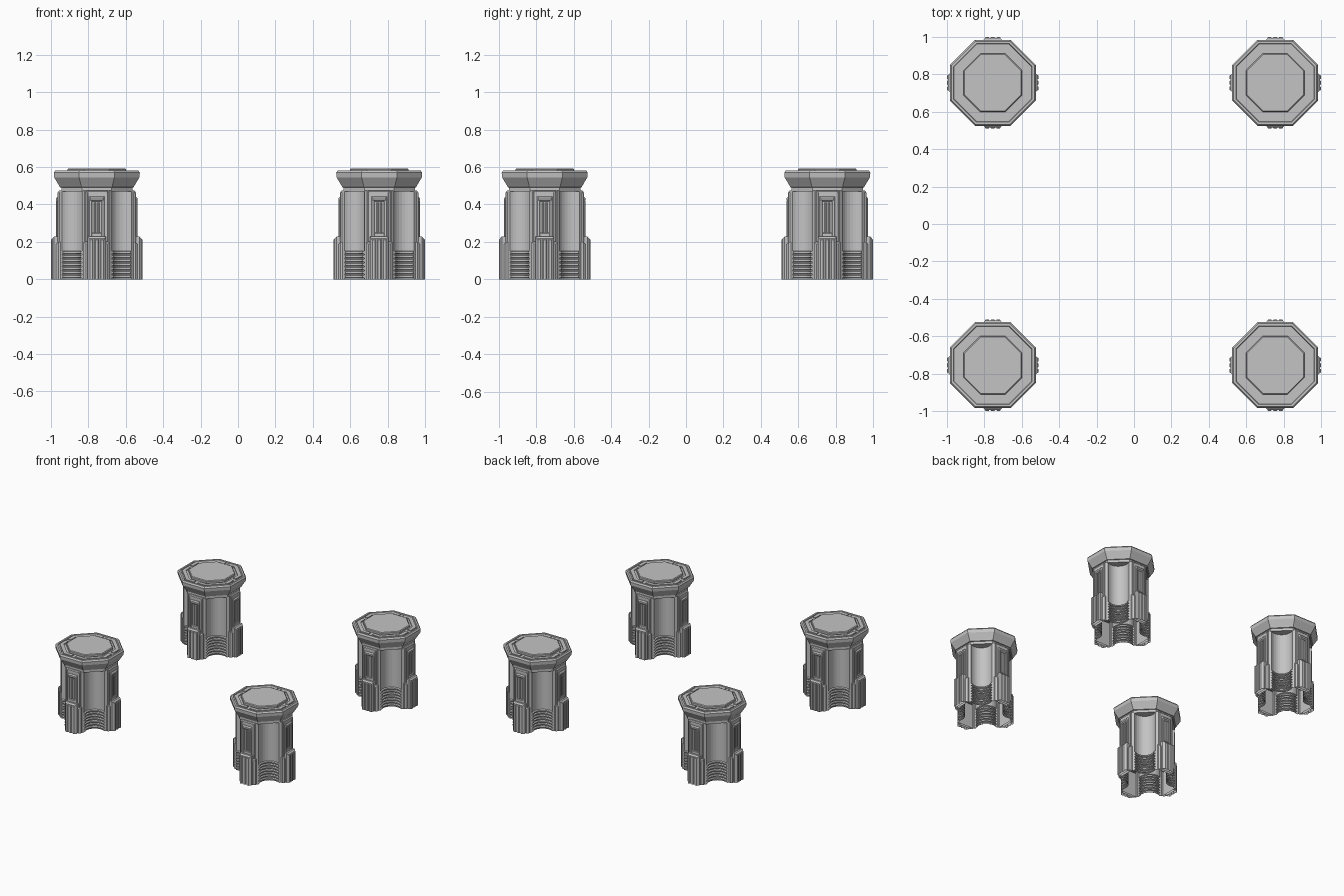
import bpy
import bmesh
from math import cos, sin, pi, radians, asin, tan, sqrt
from mathutils import Matrix

if "Cube" in bpy.data.objects:
    bpy.data.objects.remove(bpy.data.objects["Cube"])

# One plain grey material
grey = bpy.data.materials.new("stone_grey")
grey.use_nodes = True
grey.diffuse_color = (0.55, 0.55, 0.55, 1)
grey.node_tree.nodes["Principled BSDF"].inputs["Base Color"].default_value = (0.55, 0.55, 0.55, 1)

OFFSET = 0.755                      # pillar centre from the origin
QUARTERS = [Matrix.Rotation(k * pi / 2, 4, 'Z') for k in range(4)]


def place(name, bm):
    """Turn a bmesh into one shared mesh standing at all four corners."""
    bmesh.ops.recalc_face_normals(bm, faces=bm.faces)
    mesh = bpy.data.meshes.new(name)
    bm.to_mesh(mesh)
    bm.free()
    mesh.materials.append(grey)
    for sx, side in ((1, "left"), (-1, "right")):
        for sy, end in ((-1, "front"), (1, "back")):
            ob = bpy.data.objects.new(f"{end}_{side}_{name}", mesh)
            ob.location = (sx * OFFSET, sy * OFFSET, 0)
            bpy.context.collection.objects.link(ob)


def loft(bm, rings, cap_top=False):
    """Skin a stack of closed rings with equal point counts."""
    rows = [[bm.verts.new(p) for p in ring] for ring in rings]
    n = len(rows[0])
    for low, high in zip(rows, rows[1:]):
        for i in range(n):
            j = (i + 1) % n
            bm.faces.new((low[i], low[j], high[j], high[i]))
    if cap_top:
        bm.faces.new(rows[-1])


def slab(bm, x, half, z0, z1, r0, r1, chamfer):
    """Chamfered plate on each of the four main sides; open at the ground."""
    foot = chamfer if z0 > 0 else 0
    for q in QUARTERS:
        def rect(r, c, f):
            pts = ((x - half + c, z0 + f), (x + half - c, z0 + f),
                   (x + half - c, z1 - c), (x - half + c, z1 - c))
            return [q @ Matrix.Translation((px, -r, pz)).to_translation() for px, pz in pts]
        shoulder = max(r0, r1 - chamfer)
        loft(bm, [rect(r0, 0, 0), rect(shoulder, 0, 0), rect(r1, chamfer, foot)], True)
    if z0 == 0:
        ground = [f for f in bm.faces if all(v.co.z < 1e-5 for v in f.verts)]
        bmesh.ops.delete(bm, geom=ground, context='FACES_ONLY')


# Shaft: square-cornered piers with a scooped, ribbed recess on each diagonal
EDGE_IN, EDGE_OUT, SAG = 0.08, 0.185, 0.055
half_chord = (EDGE_OUT - EDGE_IN) / sqrt(2)
SCOOP = (half_chord ** 2 + SAG ** 2) / (2 * SAG)
CENTRE = (EDGE_IN + EDGE_OUT) / sqrt(2) - SAG + SCOOP
SWEEP = asin(half_chord / SCOOP)


def plan(z, rib):
    ring = []
    for q in QUARTERS:
        pts = [(EDGE_OUT, -EDGE_IN), (0.2, -0.065), (0.2, 0.065), (EDGE_OUT, EDGE_IN)]
        steps = 12
        for i in range(steps + 1):
            a = radians(225) + SWEEP * (1 - 2 * i / steps)
            r = SCOOP - rib
            c = CENTRE / sqrt(2)
            pts.append((c + r * cos(a), c + r * sin(a)))
        ring += [q @ Matrix.Translation((x, y, z)).to_translation() for x, y in pts]
    return ring


bm = bmesh.new()
rings = [plan(0, 0)]
RIBS, PITCH = 7, 0.0215
for i in range(RIBS):
    base = 0.006 + i * PITCH
    rings += [plan(base, 0), plan(base + 0.004, 0.01),
              plan(base + 0.013, 0.01), plan(base + 0.017, 0)]
rings.append(plan(0.475, 0))
loft(bm, rings)
place("shaft", bm)

# Lower shoulders and buttress pads with vertical strips
bm = bmesh.new()
slab(bm, 0, 0.07, 0, 0.2, 0.185, 0.218, 0.012)
place("shoulders", bm)

bm = bmesh.new()
slab(bm, 0, 0.05, 0, 0.228, 0.2, 0.239, 0.01)
for x in (-0.03, 0, 0.03):
    slab(bm, x, 0.011, 0, 0.215, 0.235, 0.245, 0.004)
place("buttress_pads", bm)

# Upper pier faces, with a framed, slotted window
bm = bmesh.new()
slab(bm, 0, 0.06, 0.19, 0.475, 0.19, 0.206, 0.006)
for s in (-1, 1):
    slab(bm, s * 0.054, 0.006, 0.2, 0.465, 0.2, 0.209, 0.002)
place("pier_faces", bm)

bm = bmesh.new()
for s in (-1, 1):
    slab(bm, s * 0.033, 0.008, 0.225, 0.425, 0.2, 0.217, 0.003)
    slab(bm, s * 0.01, 0.005, 0.25, 0.41, 0.2, 0.212, 0.002)
slab(bm, 0, 0.041, 0.415, 0.443, 0.2, 0.217, 0.008)
slab(bm, 0, 0.03, 0.22, 0.25, 0.2, 0.215, 0.004)
place("window_frames", bm)

# Octagonal cap with collar, flared rim and raised central disc
TAN = tan(pi / 8)


def octagon(apothem, z):
    r = apothem / cos(pi / 8)
    return [(r * cos(pi / 8 + k * pi / 4), r * sin(pi / 8 + k * pi / 4), z) for k in range(8)]


cap_profile = [(0.1, 0.47), (0.19, 0.47), (0.19, 0.49), (0.197, 0.492), (0.203, 0.503),
               (0.228, 0.545), (0.23, 0.57), (0.222, 0.581), (0.21, 0.581), (0.207, 0.575),
               (0.157, 0.575), (0.157, 0.588), (0.152, 0.593)]
bm = bmesh.new()
loft(bm, [octagon(a, z) for a, z in cap_profile], True)
place("cap", bm)

# Bracket-shaped trim plates around the cap top
bm = bmesh.new()
for q in QUARTERS:
    def arm(a):
        return [(a, 0.015), (a, a * TAN), (a * TAN, a), (0.015, a)]
    outline = arm(0.2) + arm(0.173)[::-1]
    rows = [[bm.verts.new(q @ Matrix.Translation((x, y, z)).to_translation())
             for x, y in outline] for z in (0.574, 0.582)]
    for i in range(8):
        j = (i + 1) % 8
        bm.faces.new((rows[0][i], rows[0][j], rows[1][j], rows[1][i]))
    for i in range(3):
        bm.faces.new((rows[1][i], rows[1][i + 1], rows[1][6 - i], rows[1][7 - i]))
place("cap_trim", bm)
